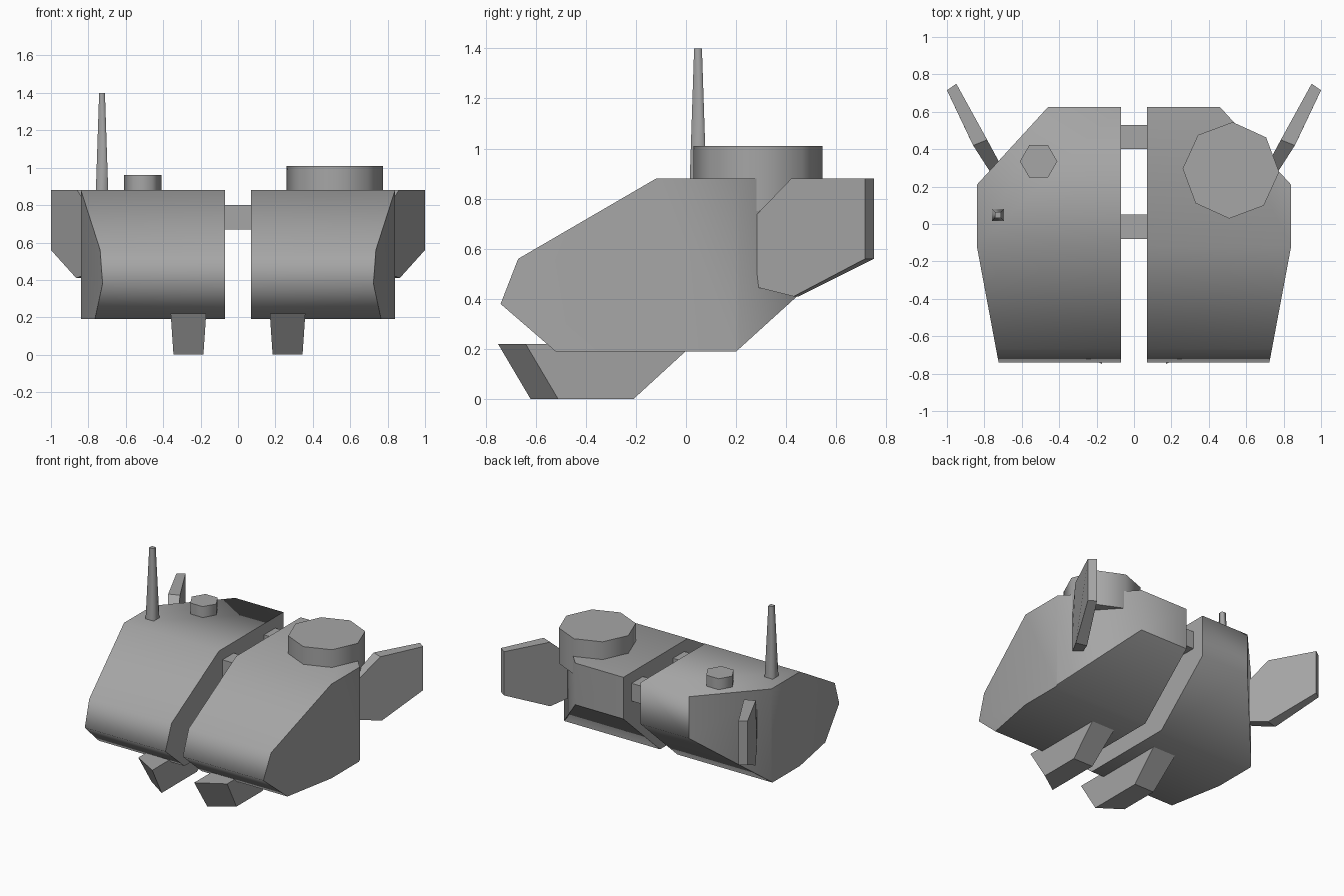
import bpy
import bmesh
import math
from mathutils import Vector, Matrix

if "Cube" in bpy.data.objects:
    bpy.data.objects.remove(bpy.data.objects["Cube"], do_unlink=True)

GREY = (0.38, 0.38, 0.38, 1.0)
grey = bpy.data.materials.new("mid grey")
grey.use_nodes = True
grey.diffuse_color = GREY
grey.node_tree.nodes["Principled BSDF"].inputs["Base Color"].default_value = GREY


def finish(name, bm, side=1, group=None):
    """Make an object; faces sharing a group blend smoothly, others stay flat."""
    for v in bm.verts:
        v.co.x *= side
    bmesh.ops.recalc_face_normals(bm, faces=bm.faces)
    bm.normal_update()
    if group:
        for f in bm.faces:
            f.smooth = True
        for e in bm.edges:
            e.smooth = len({group(f) for f in e.link_faces}) == 1
    mesh = bpy.data.meshes.new(name)
    bm.to_mesh(mesh)
    bm.free()
    mesh.materials.append(grey)
    obj = bpy.data.objects.new(name, mesh)
    bpy.context.collection.objects.link(obj)


def loft(a, b):
    """Closed solid between two matching outlines."""
    bm = bmesh.new()
    va = [bm.verts.new(p) for p in a]
    vb = [bm.verts.new(p) for p in b]
    bm.faces.new(va)
    bm.faces.new(vb)
    for i in range(len(va)):
        j = (i + 1) % len(va)
        bm.faces.new((va[i], va[j], vb[j], vb[i]))
    return bm


def cap_group(f):
    return f.normal.z > 0.9, f.normal.z < -0.9


def column(name, x, y, low, high, sides, r1, r2, turn):
    bm = bmesh.new()
    spot = Matrix.Translation((x, y, (low + high) / 2)) @ Matrix.Rotation(math.radians(turn), 4, 'Z')
    bmesh.ops.create_cone(bm, cap_ends=True, segments=sides, radius1=r1, radius2=r2,
                          depth=high - low, matrix=spot)
    finish(name, bm, group=cap_group)


# Hull pods: an extruded side profile trimmed by two upright planes
PROFILE = [(-0.52, 0.19), (-0.74, 0.38), (-0.67, 0.56), (-0.12, 0.88),
           (0.625, 0.88), (0.625, 0.575), (0.2, 0.19)]
INNER, OUTER = 0.07, 0.84


def hull_group(f):
    n = f.normal
    if abs(n.x) > 0.95 and abs(f.calc_center_median().x) < INNER + 0.01:
        return "inner"
    if abs(n.z) < 0.05 and (n.y > 0.3 or abs(n.x) > 0.5):
        return "wall"
    return "shell"


def hull(name, side):
    bm = loft([(INNER, y, z) for y, z in PROFILE], [(OUTER, y, z) for y, z in PROFILE])
    for p, q in (((0.725, -0.735), (OUTER, -0.12)), ((OUTER, 0.21), (0.46, 0.625))):
        normal = Vector((q[1] - p[1], p[0] - q[0], 0))
        cut = bmesh.ops.bisect_plane(bm, geom=bm.verts[:] + bm.edges[:] + bm.faces[:],
                                     dist=0.0001, plane_co=(p[0], p[1], 0),
                                     plane_no=normal, clear_outer=True)
        rim = [e for e in bm.edges if e.is_boundary]
        bmesh.ops.holes_fill(bm, edges=rim, sides=0)
    finish(name, bm, side, hull_group)


# Rear fins: tapered slabs splayed outwards
FIN_OUT = [(0.77, 0.28, 0.735), (0.86, 0.42, 0.88), (1.0, 0.715, 0.88), (1.0, 0.715, 0.56),
           (0.865, 0.43, 0.41), (0.775, 0.29, 0.445), (0.77, 0.28, 0.53)]
FIN_IN = [(0.71, 0.31, 0.735), (0.785, 0.45, 0.88), (0.95, 0.75, 0.88), (0.95, 0.75, 0.56),
          (0.785, 0.45, 0.41), (0.715, 0.32, 0.445), (0.71, 0.31, 0.53)]

# Feet: raked blocks with an angled front face
FOOT_IN = [(0.17, -0.75, 0.22), (0.185, -0.62, 0), (0.185, -0.21, 0), (0.17, 0.03, 0.22)]
FOOT_OUT = [(0.36, -0.64, 0.22), (0.345, -0.51, 0), (0.345, -0.21, 0), (0.36, 0.03, 0.22)]

for label, side in (("left", 1), ("right", -1)):
    hull(label + "_hull", side)
    finish(label + "_fin", loft(FIN_OUT, FIN_IN), side)
    finish(label + "_foot", loft(FOOT_IN, FOOT_OUT), side)

# Link bars joining the pods
for label, y in (("front", -0.015), ("rear", 0.465)):
    ring = [(y - 0.065, 0.67), (y + 0.065, 0.67), (y + 0.065, 0.8), (y - 0.065, 0.8)]
    finish(label + "_link_bar", loft([(-0.08, *p) for p in ring], [(0.08, *p) for p in ring]))

# Roof fittings
column("round_turret", 0.518, 0.287, 0.75, 1.01, 8, 0.258, 0.258, 43)
column("hatch", -0.51, 0.335, 0.86, 0.96, 6, 0.1, 0.1, 30)
column("antenna", -0.727, 0.048, 0.87, 1.4, 4, 0.047, 0.022, 45)
